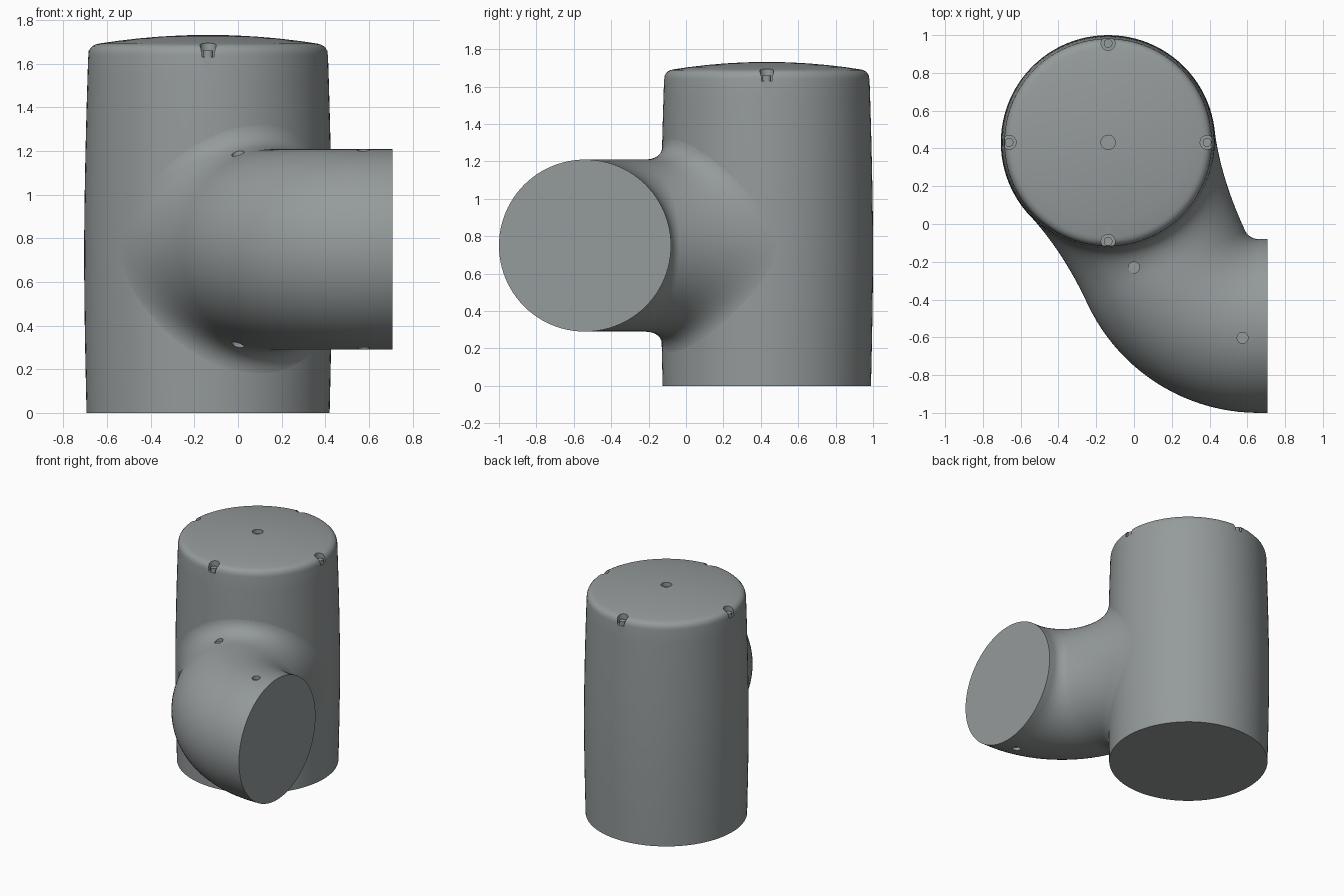
import bpy, bmesh
from math import sin, cos, pi, radians, sqrt
from mathutils import Vector

if "Cube" in bpy.data.objects:
    bpy.data.objects.remove(bpy.data.objects["Cube"])

AXIS = Vector((-0.137, 0.432, 0))      # main drum axis
BEND = Vector((0.66, 0, 0))            # elbow bend centre
R_BEND, R_PIPE, Z_PIPE = 0.54, 0.46, 0.75
END = radians(205)                     # angle where the elbow meets the drum flare
N = 96


def drum_radius(z):
    if z < 0.75:
        return 0.557 + 0.011 * sin(z / 0.75 * pi / 2)
    return 0.568 - 0.019 * ((z - 0.75) / 0.9) ** 1.6


def loft(name, rings, tip_start, tip_end):
    """Skin closed rings and close both ends with a fan."""
    bm = bmesh.new()
    vs = [[bm.verts.new(p) for p in r] for r in rings]
    n = len(vs[0])
    for a, b in zip(vs, vs[1:]):
        for i in range(n):
            j = (i + 1) % n
            bm.faces.new((a[i], a[j], b[j], b[i]))
    for ring, tip in ((vs[0], tip_start), (vs[-1], tip_end)):
        t = bm.verts.new(tip)
        for i in range(n):
            bm.faces.new((ring[i], ring[(i + 1) % n], t))
    bmesh.ops.recalc_face_normals(bm, faces=bm.faces)
    me = bpy.data.meshes.new(name)
    bm.to_mesh(me)
    bm.free()
    ob = bpy.data.objects.new(name, me)
    bpy.context.collection.objects.link(ob)
    return ob


def activate(ob):
    bpy.ops.object.select_all(action='DESELECT')
    ob.select_set(True)
    bpy.context.view_layer.objects.active = ob


def peg(x, y, z0, z1, r):
    bpy.ops.mesh.primitive_cylinder_add(vertices=24, radius=r, depth=z1 - z0,
                                        location=(x, y, (z0 + z1) / 2))
    return bpy.context.object


def drill(ob, x, y, z0, z1, r):
    """Cut a vertical round hole."""
    cutter = peg(x, y, z0, z1, r)
    cutter.hide_render = True
    mod = ob.modifiers.new("hole", 'BOOLEAN')
    mod.operation, mod.solver, mod.object = 'DIFFERENCE', 'EXACT', cutter
    activate(ob)
    bpy.ops.object.modifier_apply(modifier=mod.name)
    bpy.data.objects.remove(cutter)


# Main drum: slightly barrelled wall, rounded rim, shallow domed lid
profile = [(drum_radius(i * 1.64 / 16), i * 1.64 / 16) for i in range(17)]
profile += [(0.547, 1.655), (0.541, 1.67), (0.531, 1.681), (0.517, 1.688), (0.502, 1.692)]
profile += [(r, 1.732 - 0.04 * (r / 0.502) ** 2) for r in (0.42, 0.32, 0.22, 0.12, 0.05)]
rings = [[AXIS + Vector((r * cos(2 * pi * i / N), r * sin(2 * pi * i / N), z))
          for i in range(N)] for r, z in profile]
drum = loft("drum", rings, AXIS, AXIS + Vector((0, 0, 1.732)))

# Branch: straight stub, elbow, then a flare that blends into the drum wall
phis = [2 * pi * i / N for i in range(N)]
up = Vector((0, 0, 1))


def pipe_ring(centre, side):
    return [centre + side * (R_PIPE * cos(p)) + up * (Z_PIPE + R_PIPE * sin(p)) for p in phis]


rings = [pipe_ring(Vector((0.708, -R_BEND, 0)), Vector((0, -1, 0)))]
STEPS = 22
for k in range(STEPS + 1):
    a = 1.5 * pi + (END - 1.5 * pi) * k / STEPS
    side = Vector((cos(a), sin(a), 0))
    rings.append(pipe_ring(BEND + side * R_BEND, side))

side = Vector((cos(END), sin(END), 0))
out = Vector((-sin(END), cos(END), 0))


def on_drum(p, su, sz, sink):
    """Point of the flare outline on the drum wall."""
    u, z = su * cos(p), Z_PIPE + sz * sin(p)
    r = drum_radius(z) - sink
    return AXIS + side * u + out * sqrt(r * r - u * u) + up * z


def tangent_ctrl(p):
    """Where the pipe line meets the plane tangent to the wall at the flare's edge."""
    r = drum_radius(Z_PIPE + 0.59 * sin(p)) - 0.001
    u1, u2 = R_PIPE * cos(p), 0.54 * cos(p)
    depth = (r * r - u1 * u2) / sqrt(r * r - u2 * u2)
    return AXIS + side * u1 + out * depth + up * (Z_PIPE + R_PIPE * sin(p))


start = rings[-1]
ctrl = [tangent_ctrl(p) for p in phis]
last = [on_drum(p, 0.54, 0.59, 0.001) for p in phis]
for k in range(1, 17):
    t = k / 16
    rings.append([s * (1 - t) ** 2 + c * (2 * t * (1 - t)) + e * t * t
                  for s, c, e in zip(start, ctrl, last)])
rings.append([on_drum(p, 0.50, 0.55, 0.04) for p in phis])
branch = loft("branch_elbow", rings, (0.708, -R_BEND, Z_PIPE),
              AXIS + out * 0.3 + up * Z_PIPE)

# Lid details: centre recess and four rim notches, each with a small stud
parts = [drum, branch]
drill(drum, AXIS.x, AXIS.y, 1.70, 1.80, 0.038)
for k in range(4):
    d = Vector((cos(k * pi / 2), sin(k * pi / 2), 0))
    p = AXIS + d * 0.524
    drill(drum, p.x, p.y, 1.63, 1.80, 0.037)
    stud = peg(p.x, p.y, 1.60, 1.66, 0.023)
    stud.name = "rim_stud_%d" % (k + 1)
    parts.append(stud)

# Small recesses on the top and underside of the branch
for x, y, depth in ((0.0, -0.23, 0.42), (0.575, -0.603, 0.43)):
    drill(branch, x, y, Z_PIPE + depth, Z_PIPE + 0.56, 0.029)
    drill(branch, x, y, Z_PIPE - 0.56, Z_PIPE - depth, 0.029)

# Dark grey finish
grey = bpy.data.materials.new("dark_grey")
grey.diffuse_color = (0.30, 0.325, 0.325, 1)
grey.use_nodes = True
grey.node_tree.nodes["Principled BSDF"].inputs["Base Color"].default_value = grey.diffuse_color
for ob in parts:
    ob.data.materials.clear()
    ob.data.materials.append(grey)
    activate(ob)
    bpy.ops.object.shade_smooth_by_angle(angle=radians(35))
